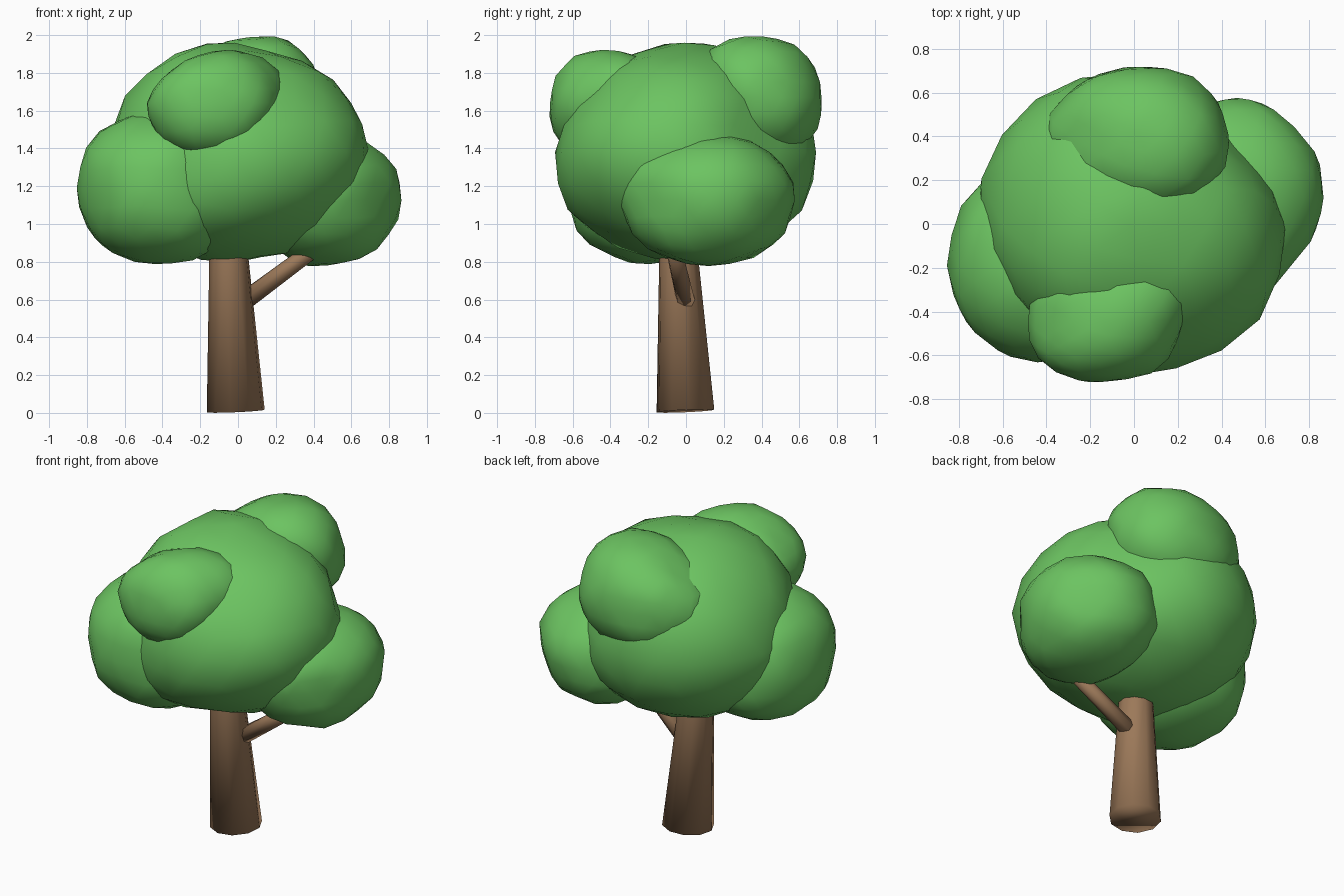
import bpy, bmesh
from mathutils import Vector, noise

if "Cube" in bpy.data.objects:
    bpy.data.objects.remove(bpy.data.objects["Cube"])


def material(name, color):
    m = bpy.data.materials.new(name)
    m.diffuse_color = color
    m.use_nodes = True
    m.node_tree.nodes["Principled BSDF"].inputs["Base Color"].default_value = m.diffuse_color
    return m


LEAF = material("leaf_green", (0.15, 0.55, 0.12, 1))
BARK = material("bark_brown", (0.33, 0.19, 0.1, 1))


def finish(name, bm, mat, angle):
    bmesh.ops.recalc_face_normals(bm, faces=bm.faces)
    mesh = bpy.data.meshes.new(name)
    bm.to_mesh(mesh)
    bm.free()
    mesh.materials.append(mat)
    ob = bpy.data.objects.new(name, mesh)
    bpy.context.collection.objects.link(ob)
    bpy.ops.object.select_all(action='DESELECT')
    ob.select_set(True)
    bpy.context.view_layer.objects.active = ob
    bpy.ops.object.shade_smooth_by_angle(angle=angle)
    return ob


def foliage(name, center, radii, pushes=(), power=2.2, bump=0.05):
    """Slightly boxy, lumpy ellipsoid; pushes are (direction, relative bulge)."""
    bm = bmesh.new()
    bmesh.ops.create_icosphere(bm, subdivisions=3, radius=1)
    c, r = Vector(center), Vector(radii)
    for v in bm.verts:
        d = v.co.normalized()
        k = sum(abs(a) ** power for a in d) ** (-1 / power)
        k *= 1 + bump * noise.noise(d * 2.4 + c * 7)
        for direction, amount in pushes:
            k += amount * max(0, d.dot(Vector(direction).normalized())) ** 5
        v.co = c + d * k * r
    finish(name, bm, LEAF, 1.2)


def limb(name, rings, sides):
    """Tapered tube through (centre, radius) rings along a path."""
    bm = bmesh.new()
    axis = Vector(rings[-1][0]) - Vector(rings[0][0])
    q = axis.to_track_quat('Z', 'Y')
    loops = []
    for c, rad in rings:
        ring = bmesh.ops.create_circle(bm, segments=sides, radius=rad)["verts"]
        for v in ring:
            v.co = Vector(c) + q @ v.co
        loops.append(ring)
    for a, b in zip(loops, loops[1:]):
        for i in range(sides):
            j = (i + 1) % sides
            bm.faces.new((a[i], a[j], b[j], b[i]))
    bm.faces.new(loops[0])
    bm.faces.new(loops[-1])
    finish(name, bm, BARK, 1.7)


# Crown: one main mass with four lobes
foliage("crown_main", (-0.02, -0.01, 1.38), (0.68, 0.67, 0.57),
        [((1, 1, 0.35), -0.18), ((-1, -1, 0.2), -0.16), ((-1, 0, 0.6), -0.08),
         ((-0.6, -0.3, 1), 0.07), ((0.2, -0.9, 0.9), -0.1),
         ((0, 0, -1), 0.03), ((0.6, -0.5, -0.8), -0.04), ((0, -1, 0), 0.06),
         ((1, 0, 0), 0.08), ((-1, 0, 0), 0.07), ((0, 1, 0), 0.08)])
foliage("crown_left", (-0.44, -0.19, 1.19), (0.41, 0.44, 0.39),
        [((0.7, -0.5, 0.3), 0.05), ((0, 0, 1), 0.02), ((0.8, -0.3, -0.7), 0.1),
         ((-1, -1, 0), -0.06), ((0, 1, -0.4), 0.07), ((-1, 0, 0), -0.01)], 2.3)
foliage("crown_right", (0.47, 0.12, 1.125), (0.38, 0.46, 0.345),
        [((1, -1, 0), -0.14), ((0, 0, 1), 0.03), ((0.2, -1, 0.3), 0.07),
         ((1, 1, -0.4), -0.08), ((1, 0, 0.1), 0.08)])
foliage("crown_front_top", (-0.14, -0.44, 1.64), (0.35, 0.28, 0.275),
        [((1, 0.9, 0.45), 0.32), ((0, -0.8, -1), 0.1), ((-0.6, 0.3, 1), -0.06),
         ((-1, 0, 1), -0.12), ((1, 0, -1), -0.06), ((0.2, 0, 1), 0.04)])
foliage("crown_back_top", (0.02, 0.41, 1.67), (0.42, 0.32, 0.32),
        [((0.5, -0.3, 1), 0.08), ((-0.8, 0, 1), -0.17), ((0.3, -1, 0.6), 0.14),
         ((0, 0.3, -1), 0.08), ((0, 1, 0.7), -0.04), ((1, 0.6, 0.2), -0.06),
         ((-1, 0.8, 0), -0.08), ((-1, 0, -0.2), 0.06)])

# Trunk and side branch
limb("trunk", [((-0.012, -0.003, 0.01), 0.155), ((-0.05, -0.04, 0.85), 0.103),
               ((-0.06, -0.05, 1.1), 0.09)], 10)
limb("branch", [((0.03, 0.0, 0.59), 0.05), ((0.46, -0.075, 0.91), 0.042)], 8)
